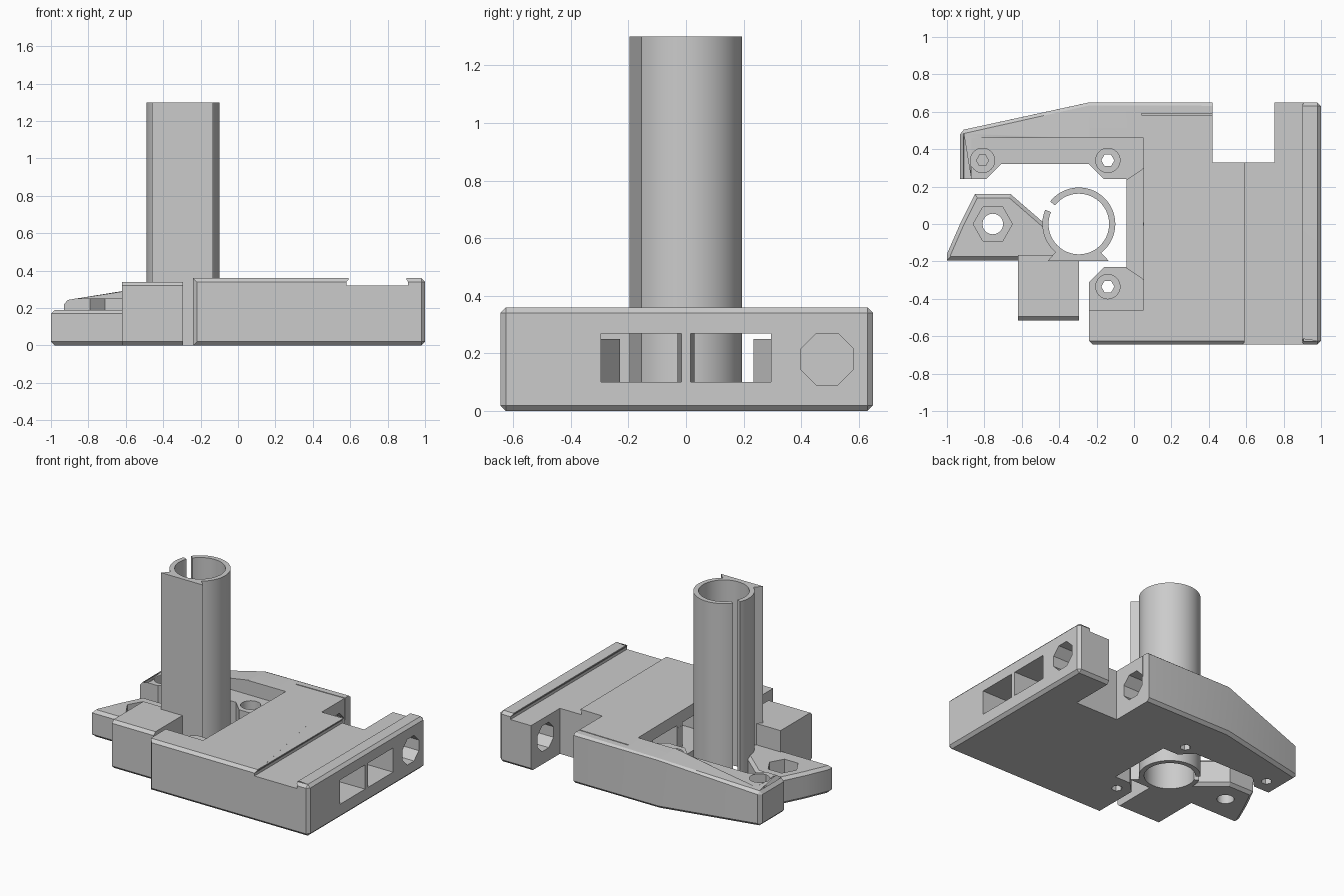
import bpy, bmesh, math
from mathutils import Matrix

cube = bpy.data.objects.get("Cube")
if cube:
    bpy.data.objects.remove(cube, do_unlink=True)

grey = bpy.data.materials.new("light_grey")
grey.use_nodes = True
COLOUR = (0.6, 0.6, 0.6, 1)
grey.diffuse_color = COLOUR
for node in grey.node_tree.nodes:
    if node.type == 'BSDF_PRINCIPLED':
        node.inputs["Base Color"].default_value = COLOUR


def finish(bm, name):
    bmesh.ops.recalc_face_normals(bm, faces=bm.faces[:])
    mesh = bpy.data.meshes.new(name)
    bm.to_mesh(mesh)
    bm.free()
    mesh.materials.append(grey)
    obj = bpy.data.objects.new(name, mesh)
    bpy.context.collection.objects.link(obj)
    return obj


def prism_mesh(points, low, high, axis='z'):
    """Extrude an outline along z (xy points) or along y (xz points)."""
    place = (lambda p, h: (p[0], p[1], h)) if axis == 'z' else (lambda p, h: (p[0], h, p[1]))
    bm = bmesh.new()
    rings = [[bm.verts.new(place(p, h)) for p in points] for h in (low, high)]
    bm.faces.new(rings[0])
    bm.faces.new(rings[1])
    n = len(points)
    for i in range(n):
        j = (i + 1) % n
        bm.faces.new((rings[0][i], rings[0][j], rings[1][j], rings[1][i]))
    bmesh.ops.recalc_face_normals(bm, faces=bm.faces[:])
    return bm


def prism(name, points, low, high, axis='z'):
    return finish(prism_mesh(points, low, high, axis), name)


def rect(x0, x1, y0, y1):
    return [(x0, y0), (x1, y0), (x1, y1), (x0, y1)]


def disc(x, y, r, sides):
    return [(x + r * math.cos(math.tau * i / sides),
             y + r * math.sin(math.tau * i / sides)) for i in range(sides)]


def chamfer(bm, rule, size=0.02):
    edges = [e for e in bm.edges if rule(e)]
    bmesh.ops.bevel(bm, geom=edges, offset=size, segments=1, affect='EDGES', profile=0.5)


def upright(e):
    return (e.verts[0].co - e.verts[1].co).xy.length < 0.001


def cut(target, cutter):
    cutter.hide_render = True
    mod = target.modifiers.new("cut", 'BOOLEAN')
    mod.operation = 'DIFFERENCE'
    mod.solver = 'EXACT'
    mod.object = cutter
    bpy.context.view_layer.objects.active = target
    bpy.ops.object.modifier_apply(modifier=mod.name)
    bpy.data.objects.remove(cutter, do_unlink=True)


def rod_hole(x0, x1, y, z):
    """Octagonal cutter lying along x."""
    bm = bmesh.new()
    r = 0.09 / math.cos(math.pi / 8)
    bmesh.ops.create_cone(bm, cap_ends=True, segments=8, radius1=r, radius2=r, depth=x1 - x0)
    # flats must face up and sideways
    flat = any(abs(v.co.y) < 0.001 for v in bm.verts)
    turn = Matrix.Rotation(math.pi / 8 if flat else 0, 4, 'Z')
    bm.transform(Matrix.Translation(((x0 + x1) / 2, y, z)) @ Matrix.Rotation(math.pi / 2, 4, 'Y') @ turn)
    return finish(bm, "rod_hole_cutter")


# Carriage body: chamfered hull with a sloping back arm
hull = [(-.24, -.645), (1, -.645), (1, .65), (-.24, .65), (-.93, .5), (-.93, .2), (-.24, .2)]
bm = prism_mesh(hull, 0, .36)
ridge = [v for v in bm.verts if v.co.z > .3 and abs(v.co.x + .24) < .001 and v.co.y > 0]
bmesh.ops.connect_verts(bm, verts=ridge)
for v in bm.verts:
    if v.co.x < -.9 and v.co.z > .3:
        v.co.z = .24


def outer_edge(e):
    a, b = e.verts[0].co, e.verts[1].co
    if abs(a.x + .24) < .001 and abs(b.x + .24) < .001:
        return upright(e) and a.y < -.6
    return max(a.y, b.y) > .3 or max(a.x, b.x) > 0


chamfer(bm, outer_edge)
body = finish(bm, "carriage_body")

# Notch, inner opening and upper pocket
cut(body, prism("notch_cutter", rect(.42, .75, .33, .8), -.1, .5))
opening = [(-1.1, .24), (-.79, .24), (-.71, .32), (-.24, .32), (-.16, .24), (-.04, .24),
           (-.04, -.23), (-.16, -.23), (-.24, -.31), (-.3, -.31), (-.3, .1), (-1.1, .1)]
cut(body, prism("opening_cutter", opening, -.1, .5))
cut(body, prism("pocket_cutter", rect(-1.1, .05, -.46, .46), .25, .5))

# Undercut channel across the top
half = [(.155, .4), (.155, .352), (.165, .34), (.165, .32)]
channel = [(.745 + x, z) for x, z in half] + [(.745 - x, z) for x, z in reversed(half)]
cut(body, prism("channel_cutter", channel, -.8, .8, 'y'))

# Belt tunnels on both sides of a divider
tunnel = [(1.1, .015), (1.1, .295), (.05, .295), (-.06, .22), (-.06, -.01), (.049, -.01), (.05, .03)]
for side in (1, -1):
    cut(body, prism("tunnel_cutter", [(x, y * side) for x, y in tunnel], .1, .27))

# Rod holes and clamp slit
cut(body, rod_hole(-.5, 1.2, -.49, .18))
cut(body, rod_hole(.06, 1.2, .49, .18))
cut(body, prism("slit_cutter", rect(.04, .5, .583, .59), .2, .5))

# Counterbored screw holes
for x, y in ((-.81, .34), (-.14, .34), (-.14, -.335)):
    cut(body, prism("bore_cutter", disc(x, y, .065, 32), .13, .4))
    cut(body, prism("screw_cutter", disc(x, y, .035, 6), -.1, .2))

# Split tube
CX, OUTER, INNER, STEPS = -.295, .195, .162, 72
start, sweep = math.radians(157), math.radians(345)
angles = [start + sweep * i / STEPS for i in range(STEPS + 1)]
bm = bmesh.new()
rows = []
for a in angles:
    rows.append([bm.verts.new((CX + r * math.cos(a), r * math.sin(a), z))
                 for r, z in ((OUTER, 0), (OUTER, 1.3), (INNER, 1.3), (INNER, 0))])
for p, q in zip(rows, rows[1:]):
    for k in range(4):
        m = (k + 1) % 4
        bm.faces.new((p[k], q[k], q[m], p[m]))
bm.faces.new(rows[0])
bm.faces.new(rows[-1])
tube = finish(bm, "split_tube")

# Flat fin along the front of the tube
fin = [(-.46, -.197), (-.135, -.197), (-.175, -.155), (-.225, -.175), (-.365, -.175), (-.42, -.15)]
tube_fin = prism("tube_fin", fin, 0, 1.3)

# Nut mount to the side of the tube
mount = [(-1, -.195), (-.4, -.195), (-.475, 0), (-.66, .16), (-.85, .16), (-.93, 0), (-1, -.16)]
bm = prism_mesh(mount, 0, .19)
chamfer(bm, lambda e: not upright(e) and min(v.co.x for v in e.verts) < -.6)
nut_mount = finish(bm, "nut_mount")
cut(nut_mount, prism("nut_cutter", disc(-.755, 0, .105, 6), .09, .4))
cut(nut_mount, prism("bolt_cutter", disc(-.755, 0, .055, 32), -.1, .2))

# Front block joined to the tube
bm = prism_mesh(rect(-.62, -.295, -.515, -.165), 0, .34)
chamfer(bm, lambda e: not upright(e) and all(v.co.y < -.5 for v in e.verts))
front_block = finish(bm, "front_block")

# Smooth only the round surfaces
for obj in (body, tube, tube_fin, nut_mount, front_block):
    bpy.ops.object.select_all(action='DESELECT')
    obj.select_set(True)
    bpy.context.view_layer.objects.active = obj
    bpy.ops.object.shade_smooth_by_angle(angle=math.radians(25))
